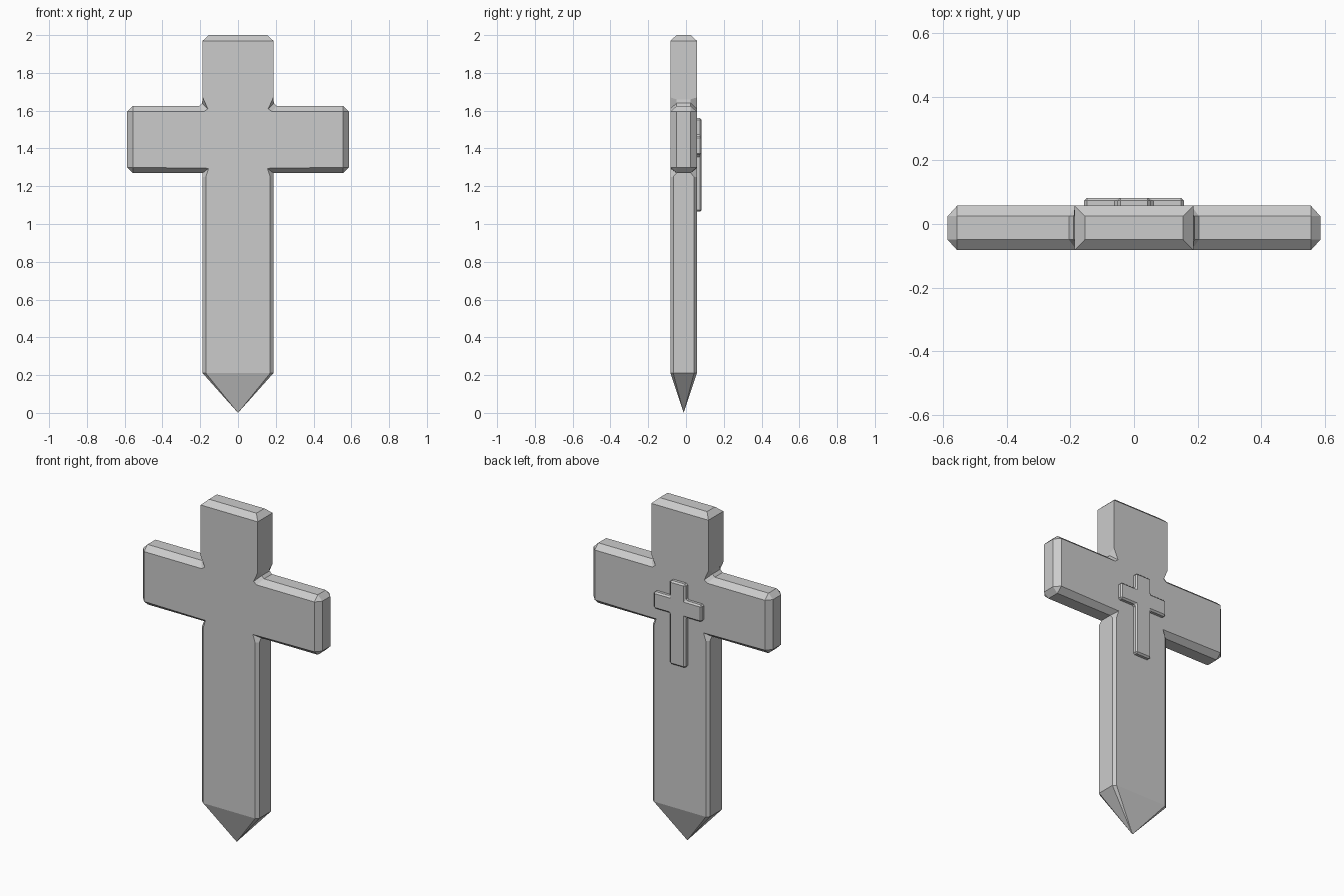
import bpy, bmesh

if "Cube" in bpy.data.objects:
    bpy.data.objects.remove(bpy.data.objects["Cube"])

YC, HALF = -0.0125, 0.07   # slab centre and half thickness in y


def finish(bm, name):
    bmesh.ops.remove_doubles(bm, verts=bm.verts, dist=1e-5)
    bmesh.ops.dissolve_degenerate(bm, edges=bm.edges, dist=1e-5)
    bmesh.ops.recalc_face_normals(bm, faces=bm.faces)
    me = bpy.data.meshes.new(name)
    bm.to_mesh(me)
    bm.free()
    ob = bpy.data.objects.new(name, me)
    bpy.context.collection.objects.link(ob)
    return ob


# Right half outline, top to bottom: rim x, rim z, rim half depth, face x, face z
half = [
    (0.155, 2.0, 0.037, 0.187, 1.97),
    (0.187, 1.97, 0.037, 0.187, 1.97),
    (0.187, 1.66, 0.037, 0.187, 1.67),
    (0.190, 1.64, 0.037, 0.16, 1.61),
    (0.205, 1.625, 0.037, 0.18, 1.595),
    (0.557, 1.625, 0.037, 0.557, 1.595),
    (0.587, 1.595, 0.037, 0.557, 1.595),
    (0.587, 1.30, 0.037, 0.557, 1.30),
    (0.557, 1.27, 0.037, 0.557, 1.30),
    (0.187, 1.27, 0.037, 0.155, 1.295),
    (0.187, 1.25, 0.055, 0.17, 1.25),
    (0.187, 0.21, 0.055, 0.17, 0.21),
]
outline = half + [(-a, b, c, -d, e) for a, b, c, d, e in reversed(half)]
n, foot = len(outline), len(half) - 1

# Chamfered cross body: four rings through the thickness
bm = bmesh.new()
rings = []
for side, rim in ((-1, False), (-1, True), (1, True), (1, False)):
    ring = []
    for xo, zo, d, xi, zi in outline:
        co = (xo, YC + side * d, zo) if rim else (xi, YC + side * HALF, zi)
        ring.append(bm.verts.new(co))
    rings.append(ring)
for a, b in zip(rings, rings[1:]):
    for i in range(n):
        if i != foot:
            j = (i + 1) % n
            bm.faces.new((a[i], a[j], b[j], b[i]))
# front and back faces share their first and last corners with a neighbour
for ring in (rings[0], rings[3]):
    bm.faces.new(ring[1:-1])
# pointed foot
tip = bm.verts.new((0, YC, 0))
base = [r[foot] for r in rings] + [r[foot + 1] for r in reversed(rings)]
for i in range(len(base)):
    bm.faces.new((base[i], base[(i + 1) % len(base)], tip))
finish(bm, "cross_body")

# Small raised cross on the back
bm = bmesh.new()
right = [(0.052, 1.56), (0.052, 1.465), (0.157, 1.465),
         (0.157, 1.365), (0.052, 1.365), (0.052, 1.065)]
pts = right + [(-x, z) for x, z in reversed(right)]
face = bm.faces.new([bm.verts.new((x, 0.03, z)) for x, z in pts])
ext = bmesh.ops.extrude_face_region(bm, geom=[face])
bmesh.ops.translate(bm, vec=(0, 0.0525, 0),
                    verts=[v for v in ext["geom"] if isinstance(v, bmesh.types.BMVert)])
emblem = finish(bm, "raised_cross")
bev = emblem.modifiers.new("chamfer", "BEVEL")
bev.width = 0.009
bev.segments = 1
